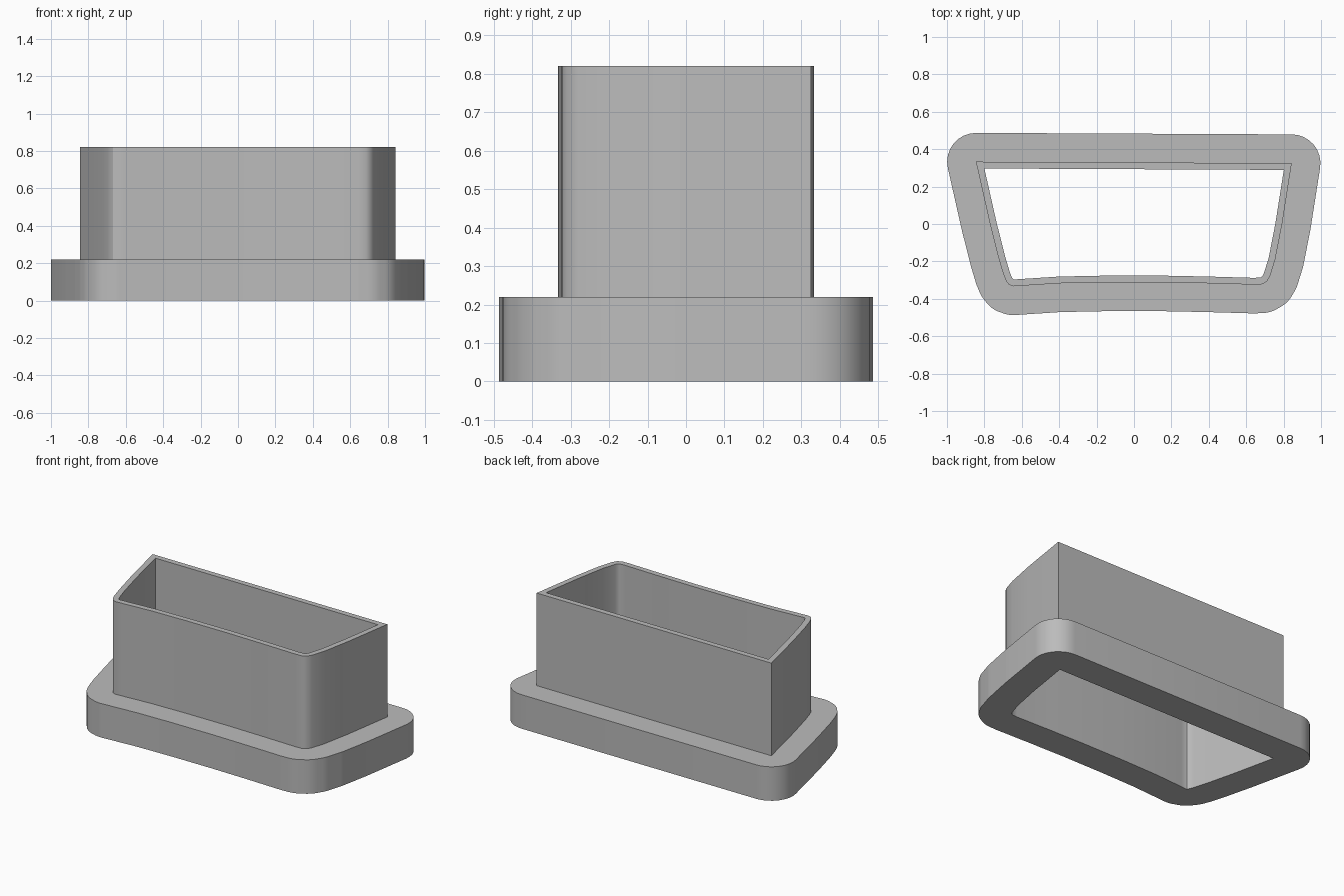
import bpy
import bmesh
import math
from mathutils import Vector

cube = bpy.data.objects.get("Cube")
if cube:
    bpy.data.objects.remove(cube, do_unlink=True)

grey = bpy.data.materials.new("plain grey")
grey.use_nodes = True
colour = (0.5, 0.5, 0.5, 1)
grey.diffuse_color = colour
grey.node_tree.nodes["Principled BSDF"].inputs["Base Color"].default_value = colour

BASE_TOP, WALL_TOP = 0.22, 0.82
FLANGE, THICKNESS, STEPS = 0.154, 0.036, 8

# Outer outline of the upright wall, counter-clockwise from the back left corner
outline = [Vector(p) for p in (
    (-0.845, 0.333), (-0.77, 0.0), (-0.722, -0.19), (-0.698, -0.27),
    (-0.684, -0.304), (-0.668, -0.325), (-0.645, -0.333), (-0.6, -0.33),
    (-0.4, -0.317), (-0.15, -0.312), (0.15, -0.312), (0.4, -0.317),
    (0.64, -0.324), (0.685, -0.322), (0.71, -0.308), (0.727, -0.28),
    (0.755, -0.19), (0.792, 0.0), (0.843, 0.325))]


def offset_loop(distance):
    """Parallel outline: rounded at convex corners outward, mitred inward."""
    points = []
    for i, p in enumerate(outline):
        before = (p - outline[i - 1]).normalized()
        after = (outline[(i + 1) % len(outline)] - p).normalized()
        n1, n2 = Vector((before.y, -before.x)), Vector((after.y, -after.x))
        turn = math.atan2(n1.cross(n2), n1.dot(n2))
        start = math.atan2(n1.y, n1.x)
        for k in range(STEPS + 1):
            if distance > 0 and turn > 0:
                a = start + turn * k / STEPS
                points.append(p + distance * Vector((math.cos(a), math.sin(a))))
            else:
                points.append(p + (n1 + n2) * distance / (1 + n1.dot(n2)))
    return points


def loft(name, loops):
    """Skin a series of (outline, height) loops."""
    bm = bmesh.new()
    rings = [[bm.verts.new((p.x, p.y, z)) for p in pts] for pts, z in loops]
    for a, b in zip(rings, rings[1:]):
        for i in range(len(a)):
            j = (i + 1) % len(a)
            bm.faces.new((a[i], a[j], b[j], b[i]))
    # Merge the repeated corner points
    bmesh.ops.remove_doubles(bm, verts=bm.verts, dist=0.0003)
    mesh = bpy.data.meshes.new(name)
    bm.to_mesh(mesh)
    bm.free()
    mesh.materials.append(grey)
    obj = bpy.data.objects.new(name, mesh)
    bpy.context.collection.objects.link(obj)
    bpy.ops.object.select_all(action="DESELECT")
    obj.select_set(True)
    bpy.context.view_layer.objects.active = obj
    bpy.ops.object.shade_smooth_by_angle(angle=math.radians(30))
    return obj


inner, middle, outer = (offset_loop(d) for d in (-THICKNESS, 0, FLANGE))

# Wide rounded flange around the foot
loft("base_flange", [(inner, 0), (outer, 0), (outer, BASE_TOP), (middle, BASE_TOP)])

# Thin upright wall, open right through
loft("upright_wall", [(middle, BASE_TOP), (middle, WALL_TOP), (inner, WALL_TOP), (inner, 0)])
